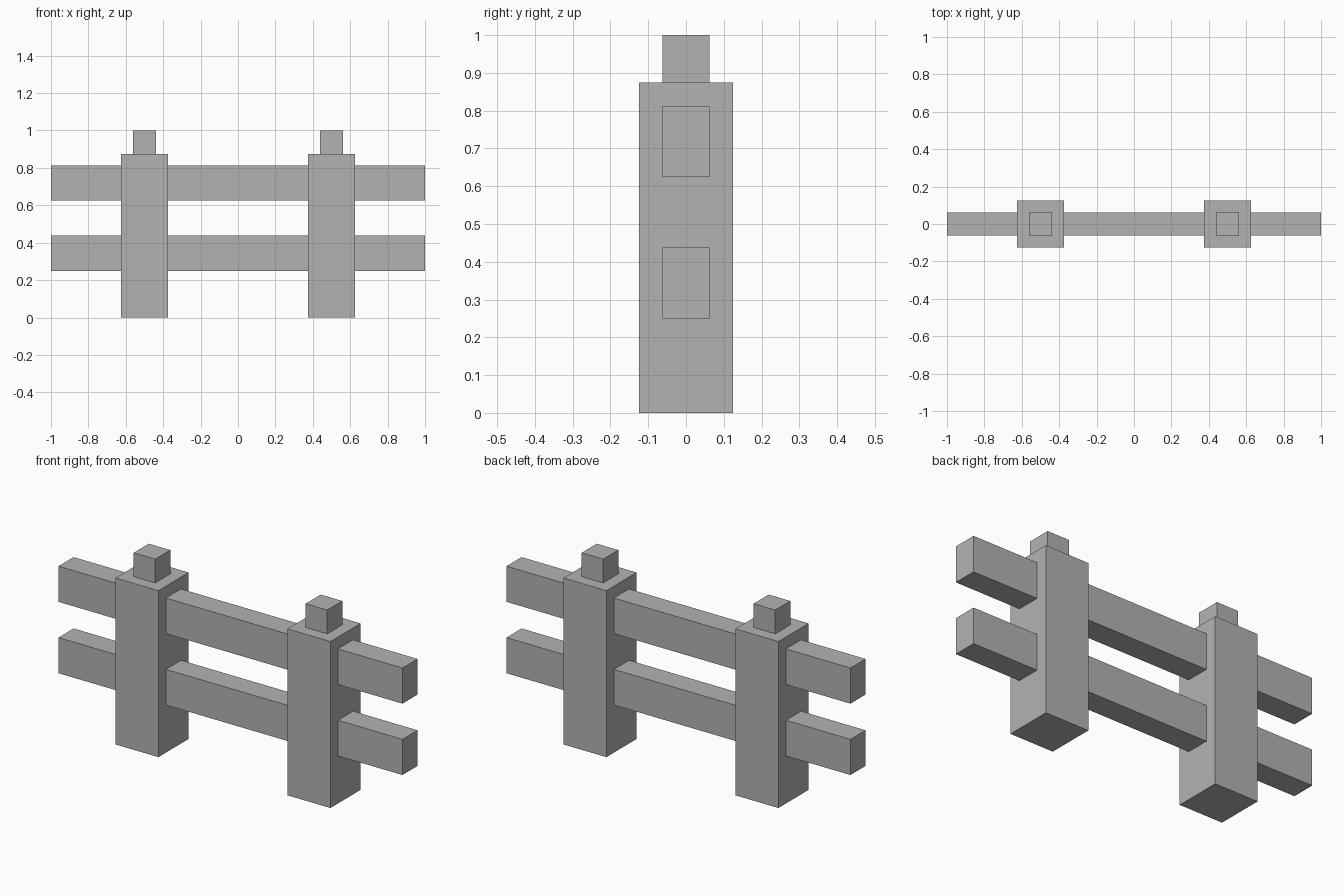
import bpy

cube = bpy.data.objects.get("Cube")
if cube:
    bpy.data.objects.remove(cube, do_unlink=True)

# Single plain grey for the whole fence
GREY = (0.45, 0.45, 0.45, 1.0)
grey = bpy.data.materials.new("plain_grey")
grey.use_nodes = True
grey.diffuse_color = GREY
bsdf = next(n for n in grey.node_tree.nodes if n.type == "BSDF_PRINCIPLED")
bsdf.inputs["Base Color"].default_value = GREY


def box(name, x, bottom, size):
    """Flat-sided box centred on x and y = 0, resting on the given height."""
    bpy.ops.mesh.primitive_cube_add(size=1, location=(x, 0, bottom + size[2] / 2))
    part = bpy.context.object
    part.name = name
    part.scale = size
    bpy.ops.object.transform_apply(location=False, rotation=False, scale=True)
    part.data.materials.append(grey)
    return part


# Posts with a small square finial on each
POST_HEIGHT = 0.875
for side, x in (("right", -0.5), ("left", 0.5)):
    box(f"{side}_post", x, 0, (0.25, 0.25, POST_HEIGHT))
    box(f"{side}_post_cap", x, POST_HEIGHT, (0.125, 0.125, 0.125))

# Rails running through both posts
for level, bottom in (("lower", 0.25), ("upper", 0.625)):
    box(f"{level}_rail", 0, bottom, (2, 0.125, 0.1875))
